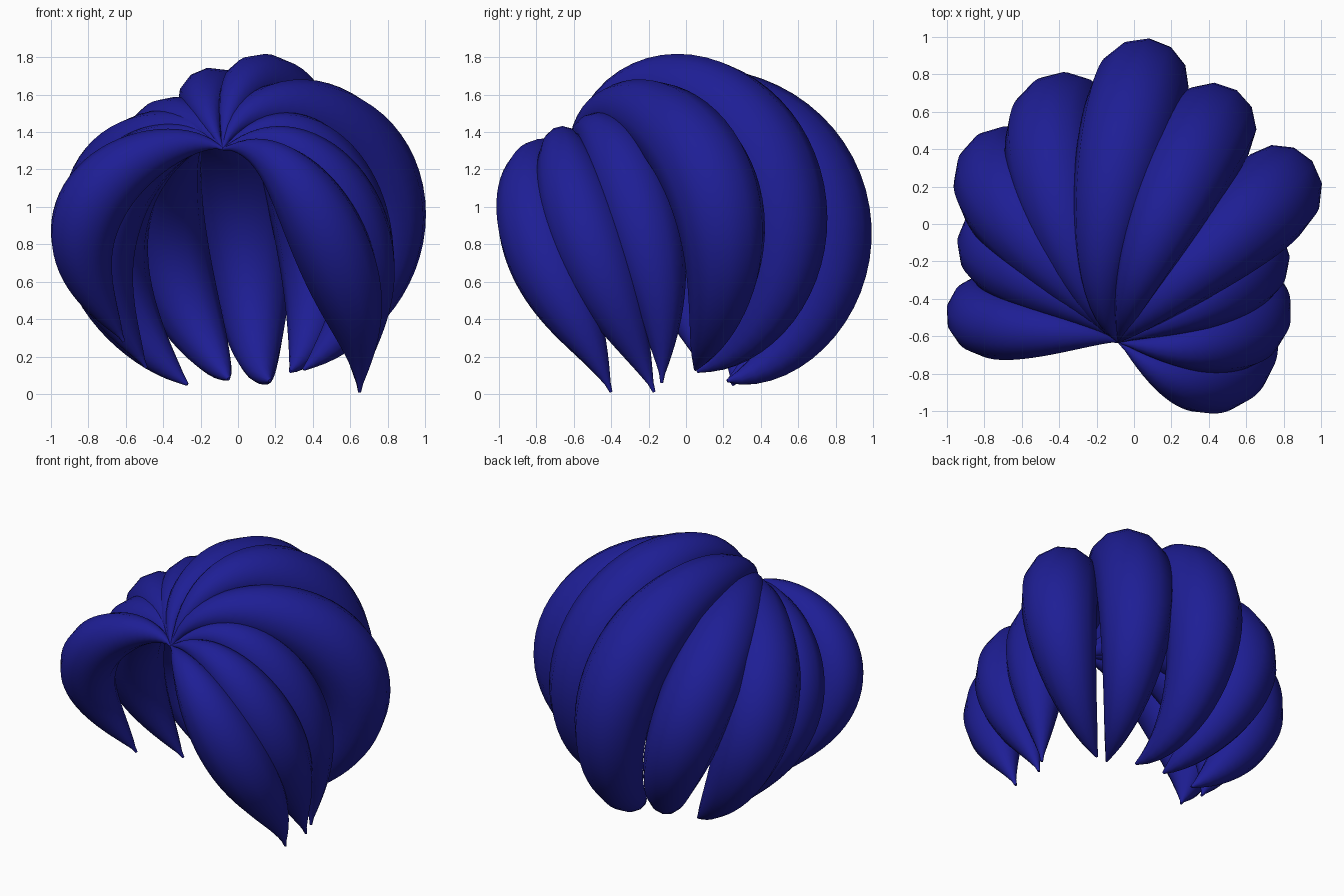
import bpy
from math import pi, sin
from mathutils import Vector

cube = bpy.data.objects.get("Cube")
if cube:
    bpy.data.objects.remove(cube)

# One deep blue for all locks
blue = bpy.data.materials.new("deep_blue_hair")
blue.use_nodes = True
colour = (0.013, 0.013, 0.3, 1)
blue.diffuse_color = colour
blue.node_tree.nodes["Principled BSDF"].inputs["Base Color"].default_value = colour

ROOT = Vector((-0.08, -0.63, 1.31))
STEPS = 40


def path_point(points, knots, t):
    """Smooth polynomial passing through every point at its knot."""
    total = Vector()
    for i, p in enumerate(points):
        w = 1.0
        for j, k in enumerate(knots):
            if j != i:
                w *= (t - k) / (knots[i] - k)
        total += p * w
    return total


def make_lock(name, radius, taper, *path):
    points = [ROOT] + [Vector(p) for p in path]
    knots = [0.0]
    for a, b in zip(points, points[1:]):
        knots.append(knots[-1] + (b - a).length)
    knots = [k / knots[-1] for k in knots]

    curve = bpy.data.curves.new(name, "CURVE")
    curve.dimensions = "3D"
    curve.bevel_depth = 1.0
    curve.bevel_resolution = 4
    curve.use_fill_caps = True
    spline = curve.splines.new("POLY")
    spline.points.add(STEPS)
    for i, p in enumerate(spline.points):
        t = i / STEPS
        p.co = (*path_point(points, knots, t), 1)
        # A taper below 1 keeps the lower end fuller; the root half stays slim
        power = taper if t > 0.5 else 1.0
        p.radius = max(0.008, radius * max(0.0, sin(pi * t)) ** power)
    spline.use_smooth = True
    curve.materials.append(blue)

    # Turn the swept curve into a smooth mesh
    obj = bpy.data.objects.new(name, curve)
    bpy.context.collection.objects.link(obj)
    bpy.ops.object.select_all(action="DESELECT")
    obj.select_set(True)
    bpy.context.view_layer.objects.active = obj
    bpy.ops.object.convert(target="MESH")
    bpy.ops.object.shade_smooth_by_angle(angle=pi / 3)


# Locks fan out from the parting: thickness, taper, then shoulder, bulge, lower bend, tip
make_lock("right_front_lock", 0.185, 1.0,
          (-0.5, -0.575, 1.27), (-0.825, -0.49, 0.88), (-0.76, -0.36, 0.54), (-0.61, -0.26, 0.28))
make_lock("right_side_lock", 0.21, 1.0,
          (-0.45, -0.35, 1.29), (-0.74, -0.12, 0.86), (-0.65, 0.02, 0.42), (-0.49, 0.09, 0.14))
make_lock("right_back_lock", 0.25, 0.85,
          (-0.5, -0.12, 1.3), (-0.72, 0.25, 0.84), (-0.47, 0.31, 0.25), (-0.27, 0.25, 0.05))
make_lock("back_right_lock", 0.25, 0.75,
          (-0.37, 0.0, 1.39), (-0.4, 0.57, 0.82), (-0.165, 0.45, 0.25), (-0.05, 0.23, 0.08))
make_lock("back_centre_lock", 0.26, 0.75,
          (-0.13, 0.09, 1.55), (0.05, 0.75, 0.87), (0.1, 0.54, 0.25), (0.17, 0.22, 0.07))
make_lock("back_left_lock", 0.255, 0.85,
          (0.16, 0.03, 1.615), (0.42, 0.52, 0.9), (0.38, 0.33, 0.31), (0.28, 0.06, 0.12))
make_lock("left_back_lock", 0.25, 0.85,
          (0.38, -0.19, 1.49), (0.77, 0.19, 0.9), (0.56, 0.13, 0.34), (0.35, 0.05, 0.13))
make_lock("left_side_lock", 0.21, 1.0,
          (0.35, -0.42, 1.34), (0.6, -0.24, 0.92), (0.67, -0.14, 0.44), (0.66, -0.13, 0.06))
make_lock("left_temple_lock", 0.21, 1.0,
          (0.32, -0.655, 1.29), (0.59, -0.55, 0.91), (0.66, -0.36, 0.44), (0.65, -0.17, 0.01))
make_lock("left_front_lock", 0.21, 1.0,
          (0.26, -0.83, 1.18), (0.51, -0.76, 0.76), (0.62, -0.6, 0.42), (0.65, -0.4, 0.01))
